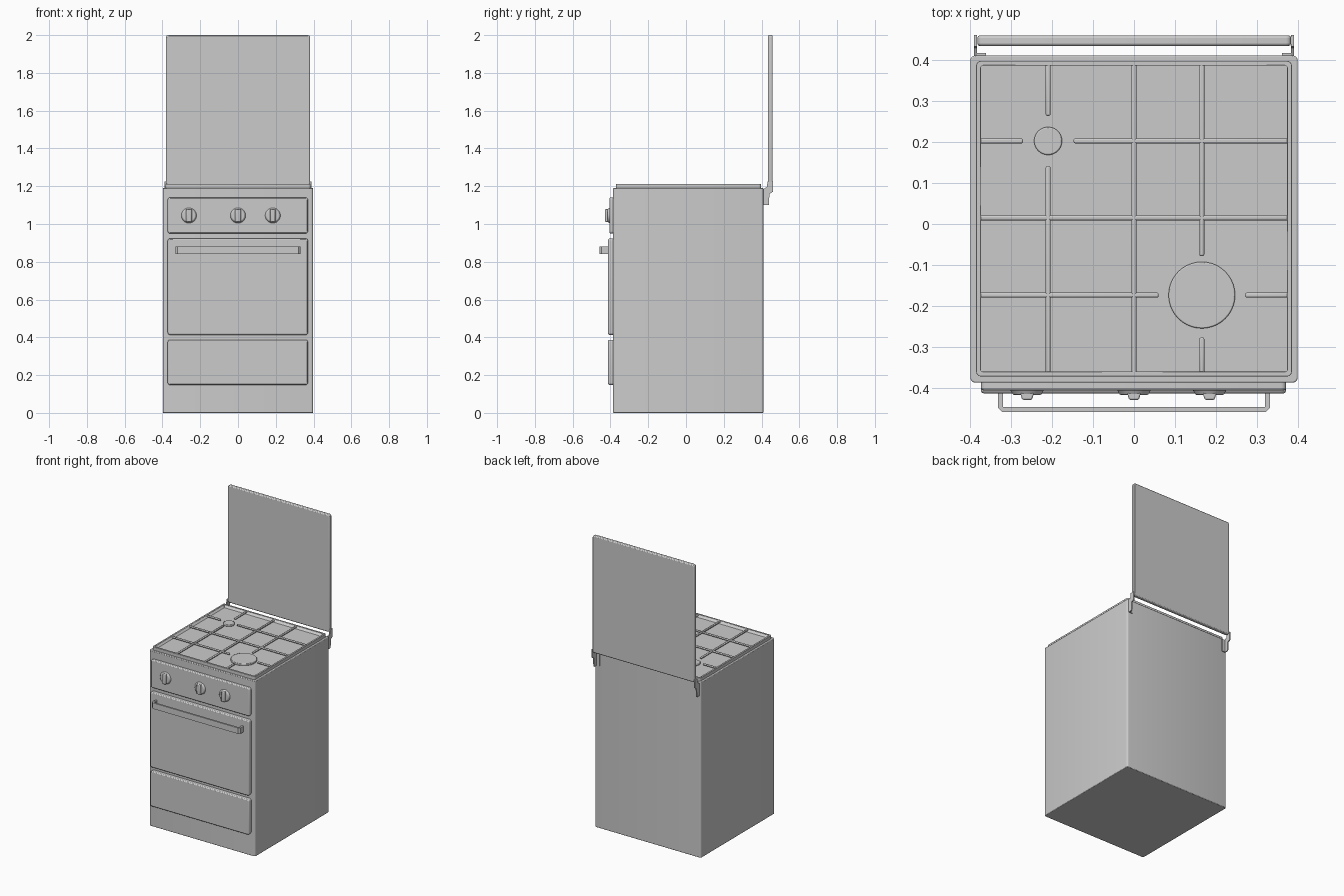
import bpy, bmesh, math
from mathutils import Matrix

if "Cube" in bpy.data.objects:
    bpy.data.objects.remove(bpy.data.objects["Cube"], do_unlink=True)

grey = bpy.data.materials.new("enamel grey")
grey.use_nodes = True
COLOUR = (0.6, 0.6, 0.6, 1)
grey.diffuse_color = COLOUR
grey.node_tree.nodes["Principled BSDF"].inputs["Base Color"].default_value = COLOUR


def finish(name, bm, bevel=0, segments=2):
    bmesh.ops.recalc_face_normals(bm, faces=bm.faces)
    mesh = bpy.data.meshes.new(name)
    bm.to_mesh(mesh)
    bm.free()
    mesh.materials.append(grey)
    ob = bpy.data.objects.new(name, mesh)
    bpy.context.collection.objects.link(ob)
    if bevel:
        mod = ob.modifiers.new("Bevel", "BEVEL")
        mod.width, mod.segments = bevel, segments
        mod.limit_method = "ANGLE"
    bpy.ops.object.select_all(action="DESELECT")
    bpy.context.view_layer.objects.active = ob
    ob.select_set(True)
    bpy.ops.object.shade_smooth_by_angle(angle=math.radians(35))
    return ob


def add_box(bm, x, y, z):
    """Add a box given as (low, high) pairs; return its vertices."""
    size = [b - a for a, b in (x, y, z)]
    mid = [(a + b) / 2 for a, b in (x, y, z)]
    m = Matrix.Translation(mid) @ Matrix.Diagonal((*size, 1))
    return bmesh.ops.create_cube(bm, size=1, matrix=m)["verts"]


def round_edges(bm, verts, axis, radius):
    """Round the edges of a box that run along one axis."""
    edges = {e for v in verts for e in v.link_edges
             if abs((e.verts[0].co - e.verts[1].co).normalized()[axis]) > 0.9}
    bmesh.ops.bevel(bm, geom=list(edges), offset=radius, segments=4,
                    profile=0.5, affect="EDGES")


def rounded_box(name, x, y, z, axis, radius, bevel):
    bm = bmesh.new()
    round_edges(bm, add_box(bm, x, y, z), axis, radius)
    return finish(name, bm, bevel)


def disc(name, centre, r1, r2, depth, rotation=Matrix(), bevel=0.003):
    bm = bmesh.new()
    bmesh.ops.create_cone(bm, cap_ends=True, segments=40, radius1=r1, radius2=r2,
                          depth=depth, matrix=Matrix.Translation(centre) @ rotation)
    return finish(name, bm, bevel)


def prism(name, points, to_3d, low, high, bevel=0):
    """Extrude a flat outline between two levels."""
    bm = bmesh.new()
    face = bm.faces.new([bm.verts.new(to_3d(a, b, low)) for a, b in points])
    out = bmesh.ops.extrude_face_region(bm, geom=[face])["geom"]
    for v in out:
        if isinstance(v, bmesh.types.BMVert):
            v.co = to_3d(*[c for i, c in enumerate(v.co) if i != AXIS], high)
    return finish(name, bm, bevel)


# Cabinet and cooktop
TOP = 1.19
FRONT, BACK = -0.386, 0.41
rounded_box("cabinet", (-0.398, 0.398), (FRONT, BACK), (0, TOP), 2, 0.012, 0.003)

# Front panels
for name, low, high, face in (("control_panel", 0.95, 1.14, -0.405),
                              ("oven_door", 0.413, 0.923, -0.412),
                              ("storage_drawer", 0.148, 0.387, -0.412)):
    rounded_box(name, (-0.372, 0.37), (face, FRONT + 0.01), (low, high), 1, 0.012, 0.006)

# Oven door handle, a flat strip bent into a bracket
bm = bmesh.new()
W, H, T = 0.331, 0.457, 0.012
outline = [(-W, -0.405), (-W, -H + 0.01), (-W + 0.01, -H), (W - 0.01, -H),
           (W, -H + 0.01), (W, -0.405), (W - T, -0.405), (W - T, -H + T),
           (T - W, -H + T), (T - W, -0.405)]
face = bm.faces.new([bm.verts.new((x, y, 0.84)) for x, y in outline])
geom = bmesh.ops.extrude_face_region(bm, geom=[face])["geom"]
bmesh.ops.translate(bm, vec=(0, 0, 0.04),
                    verts=[g for g in geom if isinstance(g, bmesh.types.BMVert)])
finish("door_handle", bm)

# Control knobs: tapered disc with a vertical grip
for i, x in enumerate((-0.26, 0, 0.184)):
    disc(f"knob_base_{i}", (x, -0.409, 1.045), 0.042, 0.034, 0.014,
         Matrix.Rotation(math.pi / 2, 4, "X"))
    bm = bmesh.new()
    for v in add_box(bm, (x - 0.017, x + 0.017), (-0.428, -0.41), (1.01, 1.08)):
        if v.co.y < -0.42:
            v.co.x = x + (v.co.x - x) * 0.7
    finish(f"knob_grip_{i}", bm, 0.004)

# Pan support: outer frame and cross bars
X0, X1, Y0, Y1 = -0.378, 0.378, -0.365, 0.391
BAR = 0.006
bm = bmesh.new()
outer = add_box(bm, (X0 - BAR, X1 + BAR), (Y0 - BAR, Y1 + BAR), (TOP - 0.004, 1.212))
round_edges(bm, outer, 2, 0.012)
caps = [f for f in bm.faces if abs(f.normal.z) > 0.9]
bmesh.ops.inset_region(bm, faces=caps, thickness=2 * BAR)
inner = [f for f in bm.faces if abs(f.normal.z) > 0.9
         and max(v.co.x for v in f.verts) < X1 and min(v.co.x for v in f.verts) < -0.3
         and max(v.co.x for v in f.verts) > 0.3 and len(f.verts) > 4]
loops = [e for f in inner for e in f.edges]
bmesh.ops.delete(bm, geom=inner, context="FACES_ONLY")
bmesh.ops.bridge_loops(bm, edges=loops)
finish("grate_frame", bm, 0.003)

bars_along_y = ((-0.209, 0.263, Y1), (-0.209, Y0, 0.141), (0, Y0, Y1),
                (0.165, -0.078, Y1), (0.165, Y0, -0.276))
bars_along_x = ((0.202, X0, -0.27), (0.202, -0.147, X1), (0.015, X0, X1),
                (-0.173, X0, 0.06), (-0.173, 0.27, X1))
for i, (x, low, high) in enumerate(bars_along_y):
    bm = bmesh.new()
    add_box(bm, (x - BAR, x + BAR), (low, high), (1.198, 1.21))
    finish(f"grate_bar_long_{i}", bm, 0.004)
for i, (y, low, high) in enumerate(bars_along_x):
    bm = bmesh.new()
    add_box(bm, (low, high), (y - BAR, y + BAR), (1.198, 1.21))
    finish(f"grate_bar_cross_{i}", bm, 0.004)

# Burners
disc("small_burner", (-0.209, 0.202, 1.196), 0.034, 0.034, 0.014)
disc("large_burner", (0.165, -0.173, 1.196), 0.081, 0.081, 0.014)

# Raised lid
rounded_box("lid", (-0.381, 0.382), (0.433, 0.459), (1.205, 2), 1, 0.012, 0.006)

# Lid hinges: side plate with a foot fixed to the cabinet back
profile = ((0.409, 1.10), (0.438, 1.10), (0.442, 1.16), (0.46, 1.17),
           (0.46, 1.225), (0.432, 1.225), (0.428, 1.195), (0.409, 1.185))
for side, name in ((1, "left_hinge"), (-1, "right_hinge")):
    bm = bmesh.new()
    face = bm.faces.new([bm.verts.new((side * 0.382, y, z)) for y, z in profile])
    geom = bmesh.ops.extrude_face_region(bm, geom=[face])["geom"]
    bmesh.ops.translate(bm, vec=(side * 0.007, 0, 0),
                        verts=[g for g in geom if isinstance(g, bmesh.types.BMVert)])
    add_box(bm, sorted((side * 0.36, side * 0.384)), (0.408, 0.416), (1.10, 1.185))
    finish(name, bm)
